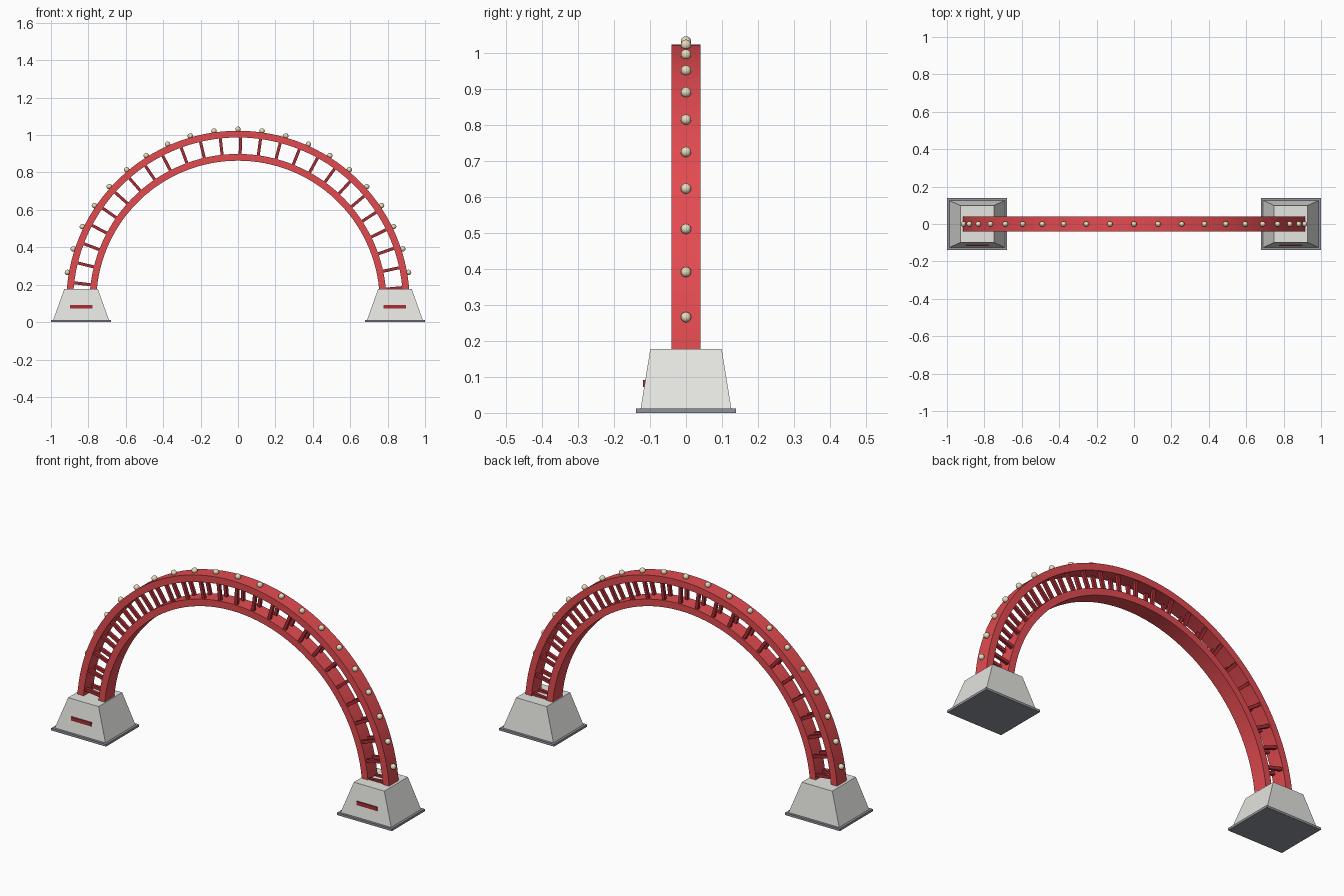
import bpy, bmesh, math
from mathutils import Matrix, Vector

if "Cube" in bpy.data.objects:
    bpy.data.objects.remove(bpy.data.objects["Cube"])

ZC = 0.105  # height of the arch centre


def material(name, srgb):
    lin = [c / 12.92 if c <= 0.04045 else ((c + 0.055) / 1.055) ** 2.4 for c in srgb]
    m = bpy.data.materials.new(name)
    m.diffuse_color = (*lin, 1)
    m.use_nodes = True
    m.node_tree.nodes["Principled BSDF"].inputs["Base Color"].default_value = m.diffuse_color
    return m


RED = material("red paint", (0.89, 0.295, 0.315))
DARK_RED = material("dark red", (0.67, 0.18, 0.21))
STONE = material("pale stone", (0.895, 0.895, 0.88))
GREY = material("dark grey", (0.57, 0.58, 0.61))
CREAM = material("cream lamp", (0.94, 0.90, 0.77))


def finish(name, bm, mat, smooth=False):
    bmesh.ops.recalc_face_normals(bm, faces=bm.faces)
    me = bpy.data.meshes.new(name)
    bm.to_mesh(me)
    bm.free()
    me.materials.append(mat)
    ob = bpy.data.objects.new(name, me)
    bpy.context.collection.objects.link(ob)
    if smooth:
        bpy.context.view_layer.objects.active = ob
        ob.select_set(True)
        bpy.ops.object.shade_smooth_by_angle(angle=math.radians(35))
        ob.select_set(False)
    return ob


def add_box(bm, centre, size, rot=Matrix()):
    mat = Matrix.Translation(centre) @ rot @ Matrix.Diagonal((*size, 1))
    bmesh.ops.create_cube(bm, size=1, matrix=mat)


def on_arch(r, deg, y=0):
    a = math.radians(deg)
    return Vector((r * math.cos(a), y, ZC + r * math.sin(a)))


def arch_rail(name, r_in, r_out, half_y=0.04, n=64):
    bm = bmesh.new()
    rings = []
    for i in range(n + 1):
        deg = 3 + 174 * i / n
        corners = ((r_in, -half_y), (r_out, -half_y), (r_out, half_y), (r_in, half_y))
        rings.append([bm.verts.new(on_arch(r, deg, y)) for r, y in corners])
    for a, b in zip(rings, rings[1:]):
        for k in range(4):
            bm.faces.new((a[k], a[k - 1], b[k - 1], b[k]))
    bm.faces.new(rings[0])
    bm.faces.new(rings[-1])
    return finish(name, bm, RED, True)


# two concentric arch bands
arch_rail("outer_arch", 0.882, 0.918)
arch_rail("inner_arch", 0.758, 0.794)

# paired rungs between the bands
bm = bmesh.new()
for i in range(25):
    deg = 5.15 + 7 * i
    rot = Matrix.Rotation(-math.radians(deg), 4, 'Y')
    for y in (-0.026, 0.026):
        add_box(bm, on_arch(0.838, deg, y), (0.10, 0.016, 0.016), rot)
finish("arch_rungs", bm, DARK_RED)

# lamps along the outer band
bm = bmesh.new()
for i in range(21):
    bmesh.ops.create_icosphere(bm, subdivisions=3, radius=0.0145,
                               matrix=Matrix.Translation(on_arch(0.926, 10 + 8 * i)))
finish("arch_lamps", bm, CREAM, True)

# tapered footings with ground plate and front plaque
for side, sx in (("left", -1), ("right", 1)):
    x = sx * 0.839
    bm = bmesh.new()
    add_box(bm, (x, 0, 0.0945), (0.298, 0.252, 0.167))
    for v in bm.verts:
        if v.co.z > 0.1:
            v.co.x = x + (v.co.x - x) * 0.60
            v.co.y *= 0.785
    finish(side + "_footing", bm, STONE)

    bm = bmesh.new()
    add_box(bm, (x, 0, 0.006), (0.322, 0.277, 0.012))
    finish(side + "_ground_plate", bm, GREY)

    bm = bmesh.new()
    add_box(bm, (x, -0.1125, 0.082), (0.12, 0.0125, 0.02))
    finish(side + "_plaque", bm, DARK_RED)
